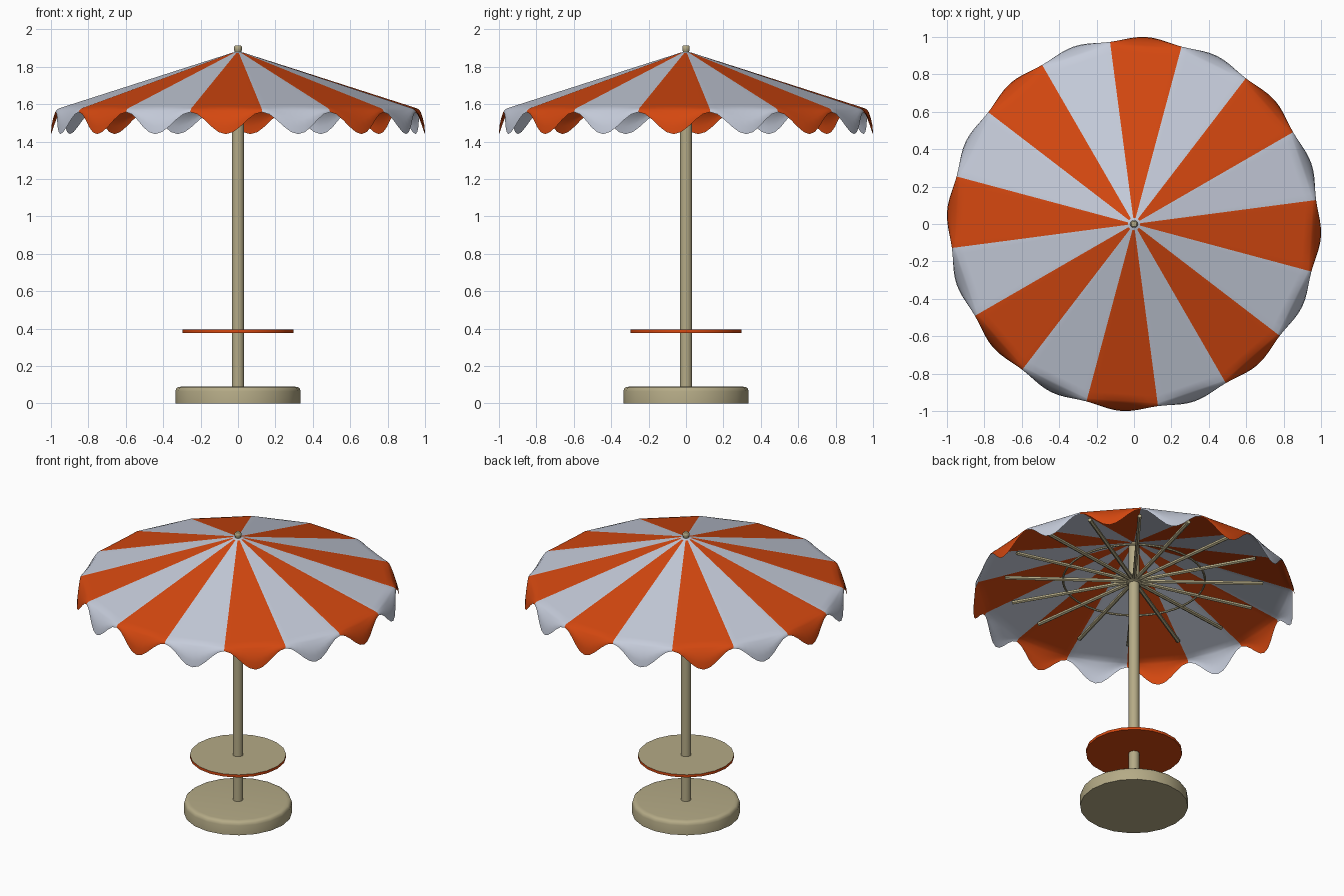
import bpy, bmesh, math
from mathutils import Vector

if "Cube" in bpy.data.objects:
    bpy.data.objects.remove(bpy.data.objects["Cube"], do_unlink=True)


def material(name, rgb):
    m = bpy.data.materials.new(name)
    m.use_nodes = True
    m.diffuse_color = (*rgb, 1)
    m.node_tree.nodes["Principled BSDF"].inputs["Base Color"].default_value = (*rgb, 1)
    return m


orange = material("orange", (0.66, 0.064, 0.005))
white = material("cool white", (0.56, 0.6, 0.7))
tan = material("tan", (0.46, 0.405, 0.24))


def finish(name, bm, mats, angle=40):
    mesh = bpy.data.meshes.new(name)
    bm.to_mesh(mesh)
    bm.free()
    for m in mats:
        mesh.materials.append(m)
    ob = bpy.data.objects.new(name, mesh)
    bpy.context.collection.objects.link(ob)
    bpy.ops.object.select_all(action="DESELECT")
    ob.select_set(True)
    bpy.context.view_layer.objects.active = ob
    bpy.ops.object.shade_smooth_by_angle(angle=math.radians(angle))
    return ob


def turned(name, profile, sides, mats=(tan,)):
    """Solid of revolution from (radius, height) points, capped at both ends."""
    bm = bmesh.new()
    rings = [[bm.verts.new((r * math.cos(a), r * math.sin(a), z))
              for a in (math.tau * i / sides for i in range(sides))]
             for r, z in profile]
    for low, high in zip(rings, rings[1:]):
        for i in range(sides):
            j = (i + 1) % sides
            bm.faces.new((low[i], low[j], high[j], high[i]))
    bm.faces.new(rings[0][::-1])
    bm.faces.new(rings[-1])
    return finish(name, bm, mats)


# Base, pole, hub and finial
turned("base", [(0.335, 0), (0.335, 0.065), (0.33, 0.08), (0.32, 0.088), (0.3, 0.09)], 20)
turned("pole", [(0.033, 0), (0.033, 1.86)], 16)
turned("hub", [(0.04, 1.59), (0.048, 1.595), (0.048, 1.625), (0.035, 1.64)], 16)
turned("finial", [(0.018, 1.86), (0.018, 1.885), (0.021, 1.89), (0.021, 1.908), (0.015, 1.915)], 10)

# Table: tan top, orange edge and underside
table = turned("table", [(0.298, 0.378), (0.298, 0.396)], 20, (orange, tan))
for f in table.data.polygons:
    f.material_index = int(f.normal.z > 0.5)

# Canopy: flat panels between the ribs, then a scalloped drape
PANELS, STEPS = 16, 10
START = math.radians(7.5)
PANEL = math.tau / PANELS
APEX, RIM_Z, RIM_R = 1.885, 1.578, 0.965


def canopy_column(i):
    u = (i % STEPS) / STEPS
    a = START + PANEL * i / STEPS
    wave = (1 - math.cos(math.tau * u)) / 2
    chord = math.cos(PANEL / 2) / math.cos((u - 0.5) * PANEL)
    rim = RIM_R * chord
    edge_r = 0.982 + 0.02 * wave
    edge_z = 1.558 - 0.118 * wave
    points = [(rim * t, APEX + (RIM_Z - APEX) * t)
              for t in (0.012, 0.035, 0.25, 0.5, 0.75, 0.96, 1)]
    points += [(rim + (edge_r - rim) * (1 - (1 - s) ** 2.2), RIM_Z + (edge_z - RIM_Z) * s)
               for s in (0.1, 0.25, 0.45, 0.7, 1)]
    return [(r * math.cos(a), r * math.sin(a), z) for r, z in points]


bm = bmesh.new()
total = PANELS * STEPS
columns = [[bm.verts.new(p) for p in canopy_column(i)] for i in range(total)]
for i in range(total):
    a, b = columns[i], columns[(i + 1) % total]
    for k in range(len(a) - 1):
        face = bm.faces.new((a[k], a[k + 1], b[k + 1], b[k]))
        face.material_index = int(k > 0 and (i // STEPS) % 2 == 1)
finish("canopy", bm, (white, orange), 60)

# Ribs from the hub out to the cloth under each seam
bm = bmesh.new()
for n in range(PANELS):
    a = START + n * PANEL
    out = Vector((math.cos(a), math.sin(a), 0))
    p, q = out * 0.03 + Vector((0, 0, 1.61)), out * 0.8 + Vector((0, 0, 1.614))
    made = bmesh.ops.create_cone(bm, cap_ends=True, segments=6, radius1=0.013,
                                 radius2=0.013, depth=(q - p).length)["verts"]
    spin = (q - p).to_track_quat("Z", "Y").to_matrix()
    bmesh.ops.rotate(bm, verts=made, cent=(0, 0, 0), matrix=spin)
    bmesh.ops.translate(bm, verts=made, vec=(p + q) / 2)
finish("ribs", bm, (tan,), 30)

# Ring tying the ribs together
bpy.ops.mesh.primitive_torus_add(major_radius=0.44, minor_radius=0.007, major_segments=48,
                                 minor_segments=6, location=(0, 0, 1.618))
ring = bpy.context.object
ring.name = "rib_ring"
ring.data.materials.append(tan)
bpy.ops.object.shade_smooth_by_angle()
